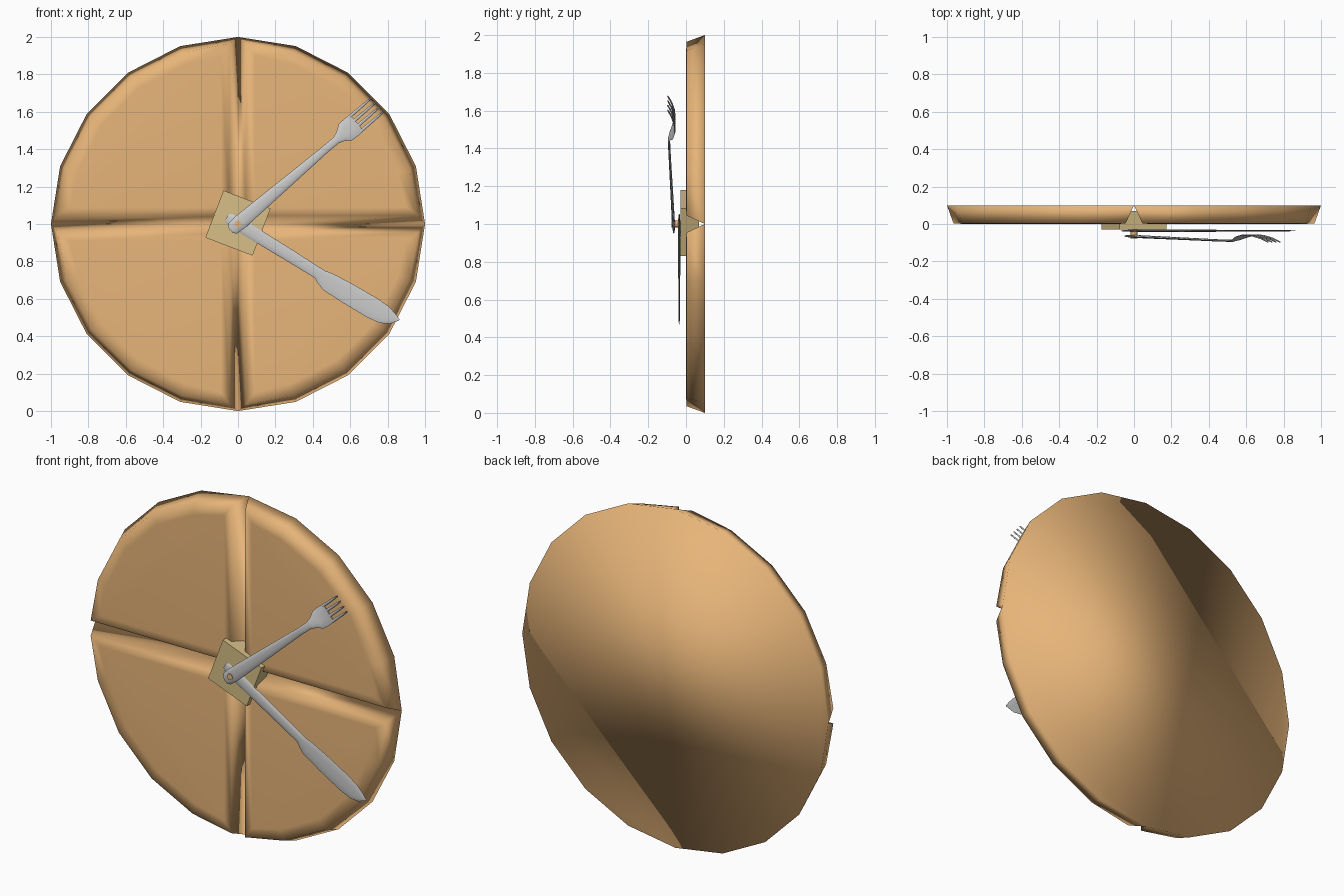
import bpy, bmesh, math
from math import cos, sin, radians, pi
from mathutils import Vector, Matrix

if "Cube" in bpy.data.objects:
    bpy.data.objects.remove(bpy.data.objects["Cube"])

CENTRE = Vector((0, 0, 1))


def material(name, rgb):
    m = bpy.data.materials.new(name)
    m.diffuse_color = (*rgb, 1)
    m.use_nodes = True
    m.node_tree.nodes["Principled BSDF"].inputs["Base Color"].default_value = m.diffuse_color
    return m


waffle_mat = material("baked", (0.80, 0.46, 0.19))
butter_mat = material("butter", (0.68, 0.52, 0.24))


def finish(name, bm, mat=None, angle=None):
    bmesh.ops.recalc_face_normals(bm, faces=bm.faces)
    me = bpy.data.meshes.new(name)
    bm.to_mesh(me)
    bm.free()
    ob = bpy.data.objects.new(name, me)
    bpy.context.collection.objects.link(ob)
    if mat:
        me.materials.append(mat)
    if angle:
        bpy.ops.object.select_all(action='DESELECT')
        ob.select_set(True)
        bpy.context.view_layer.objects.active = ob
        bpy.ops.object.shade_smooth_by_angle(angle=radians(angle))
    return ob


# Dial: four bevelled quarters divided by V grooves, on one flat 20-sided back
def quarter_ring(bm, q, radius, inset, y):
    pts = [(inset, inset)]
    for k in range(6):
        a = k * pi / 10
        pts.append((max(inset, radius * cos(a)), max(inset, radius * sin(a))))
    turn = Matrix.Rotation(q * pi / 2, 3, 'Y')
    return [bm.verts.new(turn @ Vector((x, y, z)) + CENTRE) for x, z in pts]


bm = bmesh.new()
for q in range(4):
    rings = [quarter_ring(bm, q, r, d, y) for r, d, y in
             ((1.0, 0.0, 0.1), (0.965, 0.045, 0.003), (0.90, 0.09, 0.0))]
    for a, b in zip(rings, rings[1:]):
        for i in range(7):
            j = (i + 1) % 7
            bm.faces.new((a[i], a[j], b[j], b[i]))
    bm.faces.new(rings[-1])
bmesh.ops.recalc_face_normals(bm, faces=bm.faces)
bmesh.ops.remove_doubles(bm, verts=bm.verts, dist=0.0005)
rim = [v for v in bm.verts if v.co.y > 0.09 and (v.co - CENTRE).length > 0.5]
rim.sort(key=lambda v: math.atan2(v.co.z - 1, v.co.x))
back = bm.faces.new(rim)
back.normal_update()
if back.normal.y < 0:
    back.normal_flip()
for f in bm.faces:
    f.smooth = True
me = bpy.data.meshes.new("waffle_dial")
bm.to_mesh(me)
bm.free()
me.materials.append(waffle_mat)
dial = bpy.data.objects.new("waffle_dial", me)
bpy.context.collection.objects.link(dial)

# Butter pat, sunk into the grooves
bm = bmesh.new()
bmesh.ops.create_cube(bm, size=1, matrix=Matrix.Translation((0, 0.02, 1.005))
                      @ Matrix.Rotation(radians(21), 4, 'Y')
                      @ Matrix.Diagonal((0.27, 0.10, 0.27, 1)))
finish("butter_pat", bm, butter_mat)


# Lofted cutlery: stations are (distance, low edge, high edge, y, half thickness)
def loft(bm, stations, angle, sides=10):
    u = Vector((cos(angle), 0, sin(angle)))
    v = Vector((-sin(angle), 0, cos(angle)))
    rings = []
    for s, lo, hi, y, t in stations:
        ring = []
        for i in range(sides):
            a = 2 * pi * i / sides
            p = (lo + hi) / 2 + (hi - lo) / 2 * cos(a)
            ring.append(bm.verts.new(CENTRE + u * s + v * p
                                     + Vector((0, y + t * sin(a), 0))))
        rings.append(ring)
    for a, b in zip(rings, rings[1:]):
        for i in range(sides):
            j = (i + 1) % sides
            bm.faces.new((a[i], a[j], b[j], b[i]))
    bm.faces.new(rings[0])
    bm.faces.new(rings[-1])


# Knife hand
bm = bmesh.new()
loft(bm, [(-0.07, -0.018, 0.018, -0.036, 0.003),
          (-0.055, -0.03, 0.03, -0.036, 0.005),
          (0.05, -0.036, 0.036, -0.036, 0.007),
          (0.30, -0.035, 0.032, -0.036, 0.007),
          (0.50, -0.036, 0.026, -0.036, 0.006),
          (0.53, -0.052, 0.026, -0.036, 0.005),
          (0.57, -0.068, 0.034, -0.036, 0.004),
          (0.70, -0.072, 0.041, -0.036, 0.004),
          (0.85, -0.072, 0.043, -0.036, 0.004),
          (0.92, -0.064, 0.037, -0.036, 0.004),
          (0.97, -0.040, 0.022, -0.036, 0.003),
          (1.004, 0.001, 0.007, -0.036, 0.002)], radians(-31))
finish("knife_hand", bm, angle=50)

# Fork hand: handle and bowl, then four curved tines
bm = bmesh.new()
fork_angle = radians(40.5)
loft(bm, [(-0.052, -0.02, 0.02, -0.064, 0.004),
          (-0.035, -0.036, 0.036, -0.065, 0.006),
          (0.02, -0.040, 0.040, -0.067, 0.008),
          (0.30, -0.031, 0.031, -0.077, 0.007),
          (0.60, -0.021, 0.021, -0.088, 0.006),
          (0.69, -0.021, 0.021, -0.090, 0.006),
          (0.72, -0.032, 0.032, -0.083, 0.006),
          (0.755, -0.056, 0.056, -0.070, 0.006),
          (0.80, -0.059, 0.059, -0.060, 0.005),
          (0.835, -0.057, 0.057, -0.059, 0.004)], fork_angle)
for k in range(4):
    p = (k - 1.5) * 0.0325
    loft(bm, [(s, p - w, p + w, y, 0.004) for s, w, y in
              ((0.82, 0.009, -0.059), (0.87, 0.008, -0.062),
               (0.93, 0.007, -0.076), (0.985, 0.004, -0.096))], fork_angle, 6)
finish("fork_hand", bm, angle=50)

# Centre pin
bm = bmesh.new()
bmesh.ops.create_cone(bm, cap_ends=True, segments=12, radius1=0.018,
                      radius2=0.018, depth=0.08,
                      matrix=Matrix.Translation((0, -0.038, 1))
                      @ Matrix.Rotation(pi / 2, 4, 'X'))
finish("centre_pin", bm, waffle_mat, angle=40)
